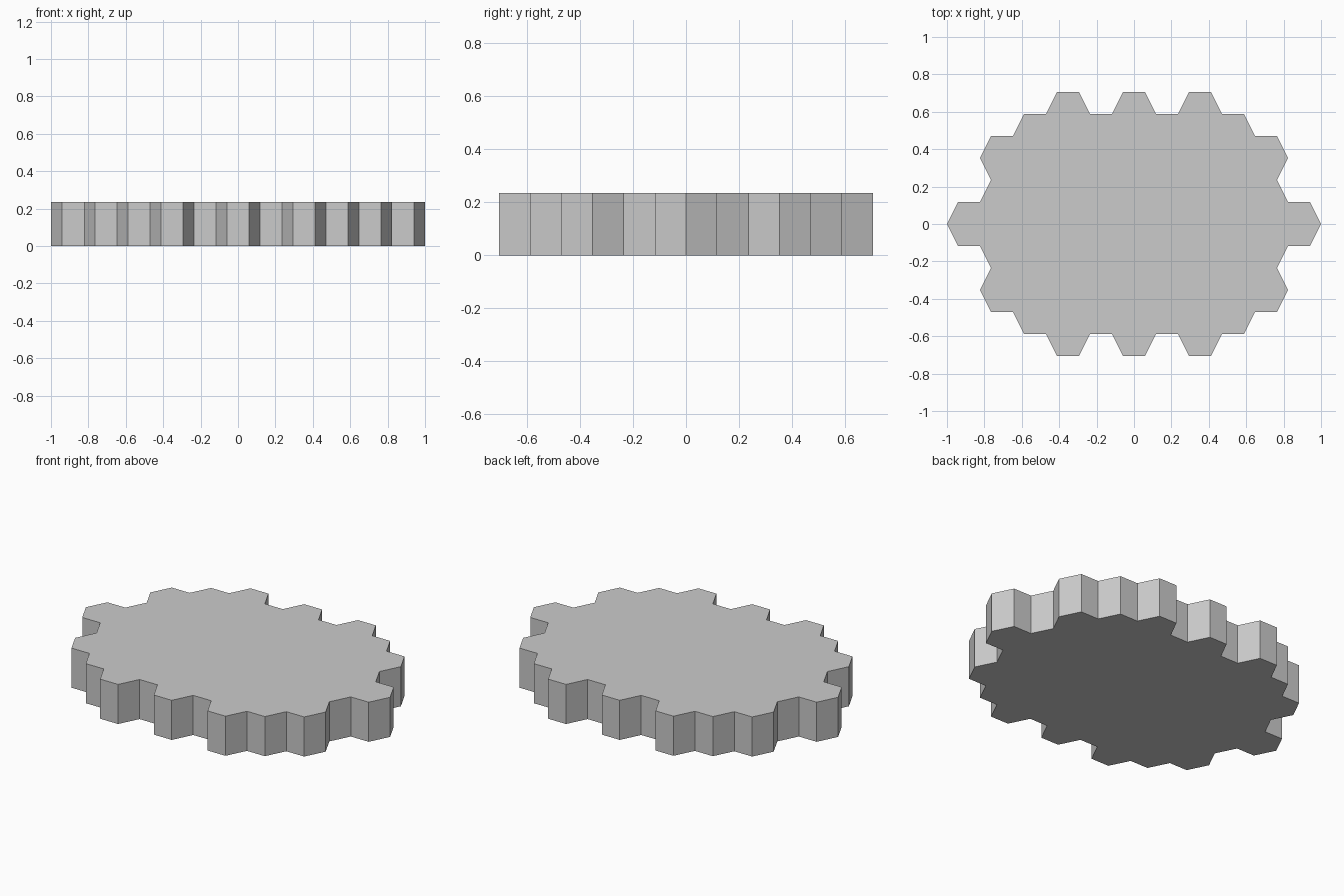
import bpy, bmesh, math
from mathutils import Matrix

if "Cube" in bpy.data.objects:
    bpy.data.objects.remove(bpy.data.objects["Cube"])

R = 2 / 17            # tile half-width (also half-depth: tiles are slightly stretched in y)
HEIGHT = 2 * R
STRETCH = 2 / math.sqrt(3)

# Tiles per column, from the centre column outwards
COLUMN_COUNTS = [6, 5, 6, 5, 4, 1]

# One shared hexagonal prism, flat edges facing front and back
mesh = bpy.data.meshes.new("hex_tile")
bm = bmesh.new()
bmesh.ops.create_cone(bm, cap_ends=True, segments=6, radius1=R, radius2=R, depth=HEIGHT,
                      matrix=Matrix.Rotation(math.radians(30), 4, 'Z'))
# Make sure corners point along x
if max(v.co.x for v in bm.verts) < R * 0.99:
    bmesh.ops.rotate(bm, verts=bm.verts, matrix=Matrix.Rotation(math.radians(30), 3, 'Z'))
bmesh.ops.scale(bm, verts=bm.verts, vec=(1, STRETCH, 1))
bmesh.ops.translate(bm, verts=bm.verts, vec=(0, 0, HEIGHT / 2))
bm.to_mesh(mesh)
bm.free()

# Staggered columns of tiles, symmetric left and right
for col in range(-5, 6):
    count = COLUMN_COUNTS[abs(col)]
    for row in range(count):
        tile = bpy.data.objects.new(f"hex_tile_{col + 5}_{row}", mesh)
        tile.location = (col * 1.5 * R, (row - (count - 1) / 2) * 2 * R, 0)
        bpy.context.collection.objects.link(tile)
